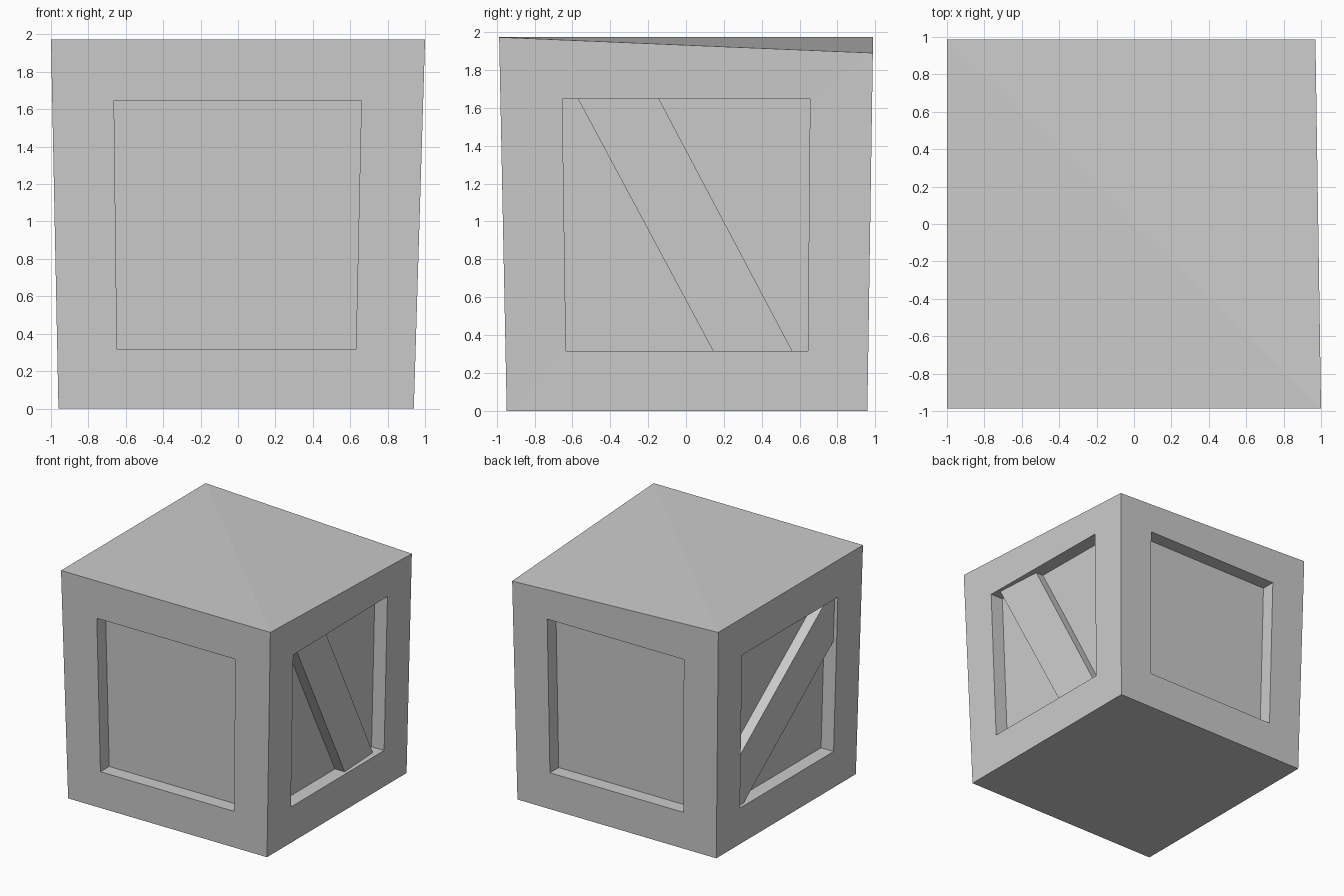
import bpy
import bmesh
from mathutils import Vector

cube = bpy.data.objects.get("Cube")
if cube:
    bpy.data.objects.remove(cube, do_unlink=True)

GREY = (0.6, 0.6, 0.6, 1)
grey = bpy.data.materials.new("plain_grey")
grey.use_nodes = True
grey.diffuse_color = GREY
grey.node_tree.nodes["Principled BSDF"].inputs["Base Color"].default_value = GREY

LOW, HIGH = 0.316, 1.648      # heights of the panel openings
DEPTH = 0.12                  # depth of the recessed panels

# Slightly tapered, uneven crate: corners go round from front -x
BOTTOM = [Vector(p) for p in ((-0.96, -0.947, 0), (0.94, -0.947, 0), (0.94, 0.958, 0), (-0.96, 0.958, 0))]
TOP = [Vector(p) for p in ((-1, -0.987, 1.973), (1, -0.987, 1.973), (0.97, 0.987, 1.89), (-1, 0.987, 1.973))]
INWARD = [Vector(p) for p in ((0, 1, 0), (-1, 0, 0), (0, -1, 0), (1, 0, 0))]


def finish(bm, name):
    bmesh.ops.recalc_face_normals(bm, faces=bm.faces)
    mesh = bpy.data.meshes.new(name)
    bm.to_mesh(mesh)
    bm.free()
    mesh.materials.append(grey)
    obj = bpy.data.objects.new(name, mesh)
    bpy.context.collection.objects.link(obj)
    return obj


def on_side(side, u, z):
    """Point on a side wall, u across it and z up it."""
    nxt = (side + 1) % 4
    v = z / 1.973
    p = BOTTOM[side].lerp(BOTTOM[nxt], u).lerp(TOP[side].lerp(TOP[nxt], u), v)
    p.z = z
    return p


# Crate body with a recessed panel in each side
bm = bmesh.new()
low = [bm.verts.new(p) for p in BOTTOM]
high = [bm.verts.new(p) for p in TOP]
bm.faces.new(low[::-1])
bm.faces.new((high[0], high[1], high[3]))
bm.faces.new((high[1], high[2], high[3]))
for side in range(4):
    nxt = (side + 1) % 4
    outer = [low[side], low[nxt], high[nxt], high[side]]
    points = [on_side(side, u, z) for u, z in ((1/6, LOW), (5/6, LOW), (5/6, HIGH), (1/6, HIGH))]
    rim = [bm.verts.new(p) for p in points]
    back = [bm.verts.new(p + INWARD[side] * DEPTH) for p in points]
    for a, b in ((outer, rim), (rim, back)):
        for i in range(4):
            j = (i + 1) % 4
            bm.faces.new((a[i], a[j], b[j], b[i]))
    bm.faces.new(back)
finish(bm, "crate_body")


def plank(name, side, outline):
    """Diagonal board in a side panel; outline holds y, z and sink below the frame."""
    bm = bmesh.new()
    front, rear = [], []
    for y, z, sink in outline:
        u = (y + 0.98) / 1.96
        p = on_side(side, u if side == 1 else 1 - u, z)
        p.y = y
        front.append(bm.verts.new(p + INWARD[side] * sink))
        rear.append(bm.verts.new(p + INWARD[side] * (DEPTH + 0.02)))
    bm.faces.new(front)
    bm.faces.new(rear[::-1])
    for i in range(len(front)):
        j = (i + 1) % len(front)
        bm.faces.new((front[i], front[j], rear[j], rear[i]))
    finish(bm, name)


# Steep board on the left side
plank("left_diagonal_plank", 1, [
    (-0.571, HIGH, 0.028), (0.143, LOW, 0.028), (0.561, LOW, 0.05), (-0.143, HIGH, 0.05)])

# Shallower board on the right side, trimmed to the opening corners
plank("right_diagonal_plank", 3, [
    (0.55, LOW, 0.03), (-0.645, 1.26, 0.03), (-0.655, HIGH, 0.03),
    (-0.53, HIGH, 0.03), (0.645, 0.73, 0.03), (0.638, LOW, 0.03)])
